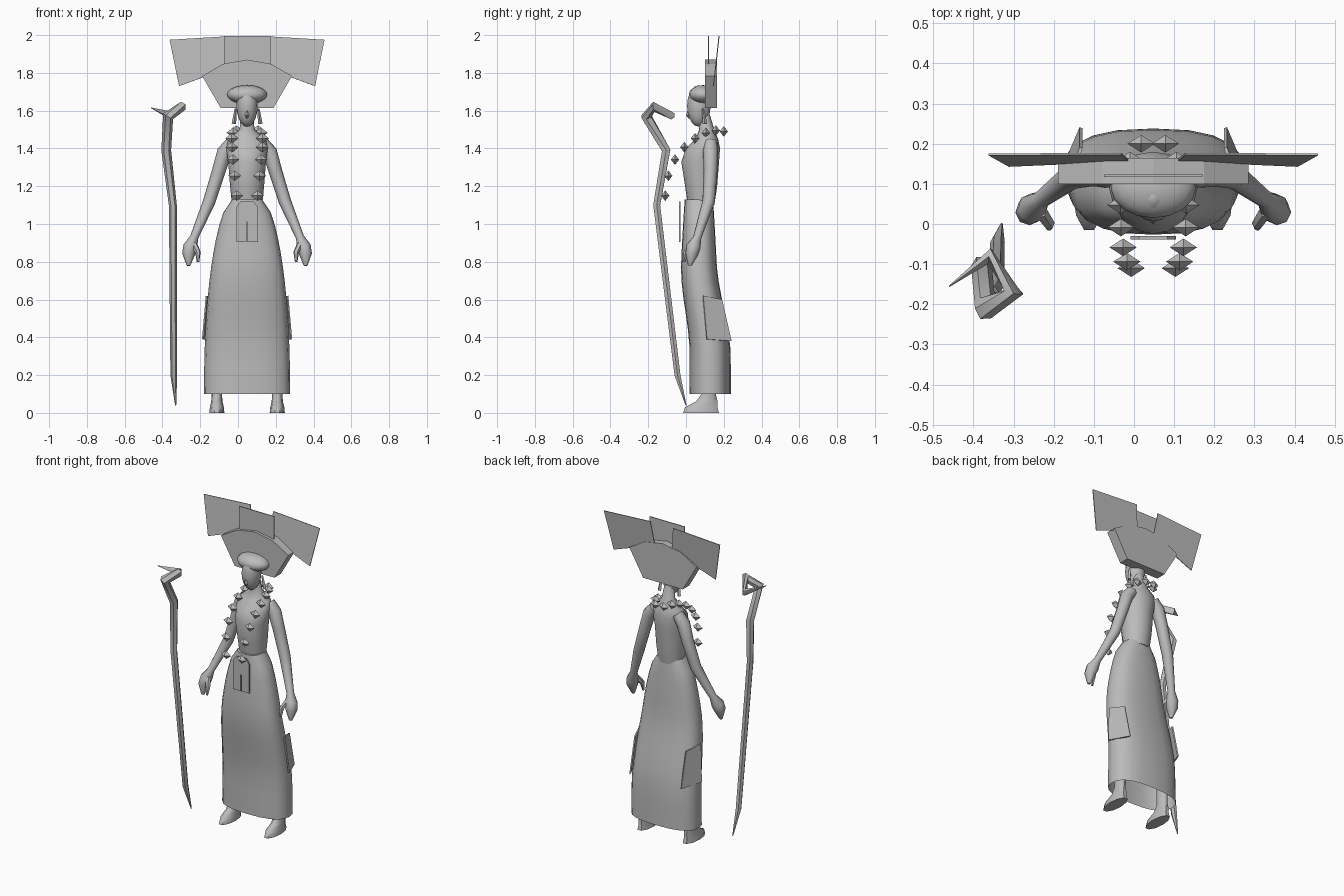
import bpy
import bmesh
from math import cos, sin, tau, radians, copysign
from mathutils import Vector, Matrix
from mathutils.geometry import interpolate_bezier

cube = bpy.data.objects.get("Cube")
if cube:
    bpy.data.objects.remove(cube, do_unlink=True)

CENTRE = .048  # centre line of the figure

grey = bpy.data.materials.new("plain grey")
grey.use_nodes = True
grey.diffuse_color = (.5, .5, .5, 1)
shader = grey.node_tree.nodes["Principled BSDF"]
shader.inputs["Base Color"].default_value = grey.diffuse_color


def finish(name, bm, smooth=True):
    """Turn a bmesh into a named grey object."""
    bmesh.ops.recalc_face_normals(bm, faces=bm.faces)
    mesh = bpy.data.meshes.new(name)
    bm.to_mesh(mesh)
    bm.free()
    mesh.materials.append(grey)
    obj = bpy.data.objects.new(name, mesh)
    bpy.context.collection.objects.link(obj)
    if smooth:
        bpy.ops.object.select_all(action='DESELECT')
        obj.select_set(True)
        bpy.context.view_layer.objects.active = obj
        bpy.ops.object.shade_smooth_by_angle(angle=radians(50))
    return obj


def bridge(bm, rings, open_start=False):
    """Join rings of vertices with faces and close the ends."""
    for lower, upper in zip(rings, rings[1:]):
        for i in range(len(lower)):
            bm.faces.new((lower[i - 1], lower[i], upper[i], upper[i - 1]))
    if not open_start:
        bm.faces.new(rings[0])
    bm.faces.new(rings[-1])


def loft(name, sections, x=CENTRE, sides=16, power=2, open_start=False):
    """Stack of rounded sections: height, centre y, half width, half depth."""
    bm = bmesh.new()
    rings = []
    for z, y, width, depth in sections:
        ring = []
        for i in range(sides):
            c, s = cos(tau * i / sides), sin(tau * i / sides)
            ring.append(bm.verts.new((x + width * copysign(abs(c) ** (2 / power), c),
                                      y + depth * copysign(abs(s) ** (2 / power), s), z)))
        rings.append(ring)
    bridge(bm, rings, open_start)
    return finish(name, bm)


def tube(name, path, radii, side=1, origin=CENTRE, sides=8):
    """Tapered limb along a path of points."""
    bm = bmesh.new()
    points = [Vector((origin + side * x, y, z)) for x, y, z in path]
    steps = [(b - a).normalized() for a, b in zip(points, points[1:])]
    across = Vector((1, 0, 0))
    rings = []
    for k, (point, radius) in enumerate(zip(points, radii)):
        along = (steps[max(k - 1, 0)] + steps[min(k, len(steps) - 1)]).normalized()
        across = (across - along * across.dot(along)).normalized()
        other = along.cross(across)
        angles = [tau * i / sides for i in range(sides)]
        rings.append([bm.verts.new(point + radius * (across * cos(a) + other * sin(a))) for a in angles])
    bridge(bm, rings)
    return finish(name, bm)


def ellipsoid(name, centre, radii):
    bm = bmesh.new()
    place = Matrix.Translation(centre) @ Matrix.Diagonal((*radii, 1))
    bmesh.ops.create_uvsphere(bm, u_segments=16, v_segments=10, radius=1, matrix=place)
    return finish(name, bm)


def plate(name, outline, thickness, side=1):
    """Flat panel with thickness, placed about the centre line."""
    bm = bmesh.new()
    bm.faces.new([bm.verts.new((CENTRE + side * x, y, z)) for x, y, z in outline])
    obj = finish(name, bm, smooth=False)
    solid = obj.modifiers.new("thickness", 'SOLIDIFY')
    solid.thickness = thickness
    solid.offset = 0
    return obj


def mirrored(half, y):
    """Symmetrical upright outline from its +x half."""
    return [(x, y, z) for x, z in half] + [(-x, y, z) for x, z in reversed(half)]


def bead(name, centre):
    """Eight-sided bead, wider than deep."""
    bm = bmesh.new()
    size = Vector((.034, .022, .028))
    place = Matrix.Translation(centre) @ Matrix.Diagonal((*size, 1))
    bmesh.ops.create_uvsphere(bm, u_segments=4, v_segments=2, radius=1, matrix=place)
    return finish(name, bm, smooth=False)


def skirt_section(t):
    """Skirt from hem (t = 0) to waist (t = 1), swept backward at the hem."""
    z = .1 + 1.03 * t
    sweep = min(max((z - .3) * 2, 0), 1)
    sweep = sweep * sweep * (3 - 2 * sweep)
    return z, .128 - .06 * sweep, .08 + .148 * (1 - t ** 2.2) ** .6, .11 - .035 * t * t


# Long skirt, open at the hem
loft("skirt", [skirt_section((i / 12) ** .8) for i in range(13)], sides=20, power=2.5, open_start=True)

# Torso and neck
loft("torso", [(1.1, .08, .08, .07), (1.2, .08, .09, .085), (1.33, .075, .1, .1), (1.4, .09, .11, .09),
               (1.45, .11, .1, .06), (1.5, .11, .04, .04), (1.6, .09, .03, .03)])

# Head, nose and wide cap of hair
ellipsoid("head", (CENTRE, .068, 1.625), (.056, .062, .11))
tube("nose", [(0, .02, 1.62), (0, .01, 1.575), (0, .02, 1.56)], (.006, .011, .004), sides=4)
ellipsoid("hair_cap", (CENTRE, .09, 1.685), (.106, .075, .05))

# Headdress: thick arched fan and centre plate
arch = [(.37 * sin(radians(a)), 1.5 + .37 * cos(radians(a))) for a in (0.01, 20, 40)]
plate("headdress_fan", mirrored(arch + [(.14, 1.615)], .132), .065)
plate("headdress_centre", mirrored([(.123, 1.995), (.123, 1.84)], .12), .006)

# Curve of one necklace strand, from nape to chest
strand = interpolate_bezier(Vector((.03, .2, 1.49)), Vector((.11, .12, 1.52)),
                            Vector((.08, -.1, 1.42)), Vector((.055, -.11, 1.15)), 8)

for side, word in ((-1, "right"), (1, "left")):
    # Headdress wing, leaning back
    plate(word + "_headdress_wing", [(.41, .173, 1.975), (.08, .175, 1.995),
                                     (.06, .158, 1.84), (.36, .145, 1.73)], .005, side)
    tube(word + "_earring", [(.06, .09, 1.61), (.07, .1, 1.53)], (.006, .012), side, sides=4)
    # Arm running into the hand, with a thumb
    tube(word + "_arm", [(.08, .13, 1.43), (.12, .13, 1.38), (.15, .13, 1.28), (.2, .12, 1.12),
                         (.28, .06, .93), (.3, .04, .88), (.31, .03, .84), (.31, .02, .78)],
         (.035, .04, .036, .033, .022, .038, .034, .01), side)
    tube(word + "_thumb", [(.28, .03, .89), (.26, 0, .85), (.26, -.01, .8)], (.018, .015, .007), side, sides=6)
    # Foot and ankle
    loft(word + "_foot", [(0, .08, .04, .1), (.03, .08, .037, .09), (.06, .11, .03, .06),
                          (.1, .12, .027, .04), (.3, .12, .03, .04)], CENTRE + side * .16, sides=10)
    # Panel on the side of the skirt
    plate(word + "_skirt_panel", [(.215, .09, .62), (.18, .19, .6),
                                  (.18, .24, .38), (.235, .11, .39)], .008, side)
    # Necklace strand
    for k, spot in enumerate(strand):
        bead(f"{word}_bead_{k + 1}", (CENTRE + side * spot.x, spot.y, spot.z))

# Hanging pendant with a slit
plate("pendant", mirrored([(.003, 1.01), (.003, .905), (.057, .905), (.057, 1.09), (.035, 1.12)], -.034), .008)

# Crooked staff with a hooked, pointed top
tube("staff", [(-.33, 0, .04), (-.34, -.045, .2), (-.345, -.155, 1.1), (-.38, -.105, 1.39),
               (-.37, -.21, 1.57), (-.3, -.17, 1.62), (-.36, -.08, 1.575), (-.46, -.155, 1.615)],
     (.003, .018, .021, .026, .03, .027, .022, .002), origin=0, sides=6)
